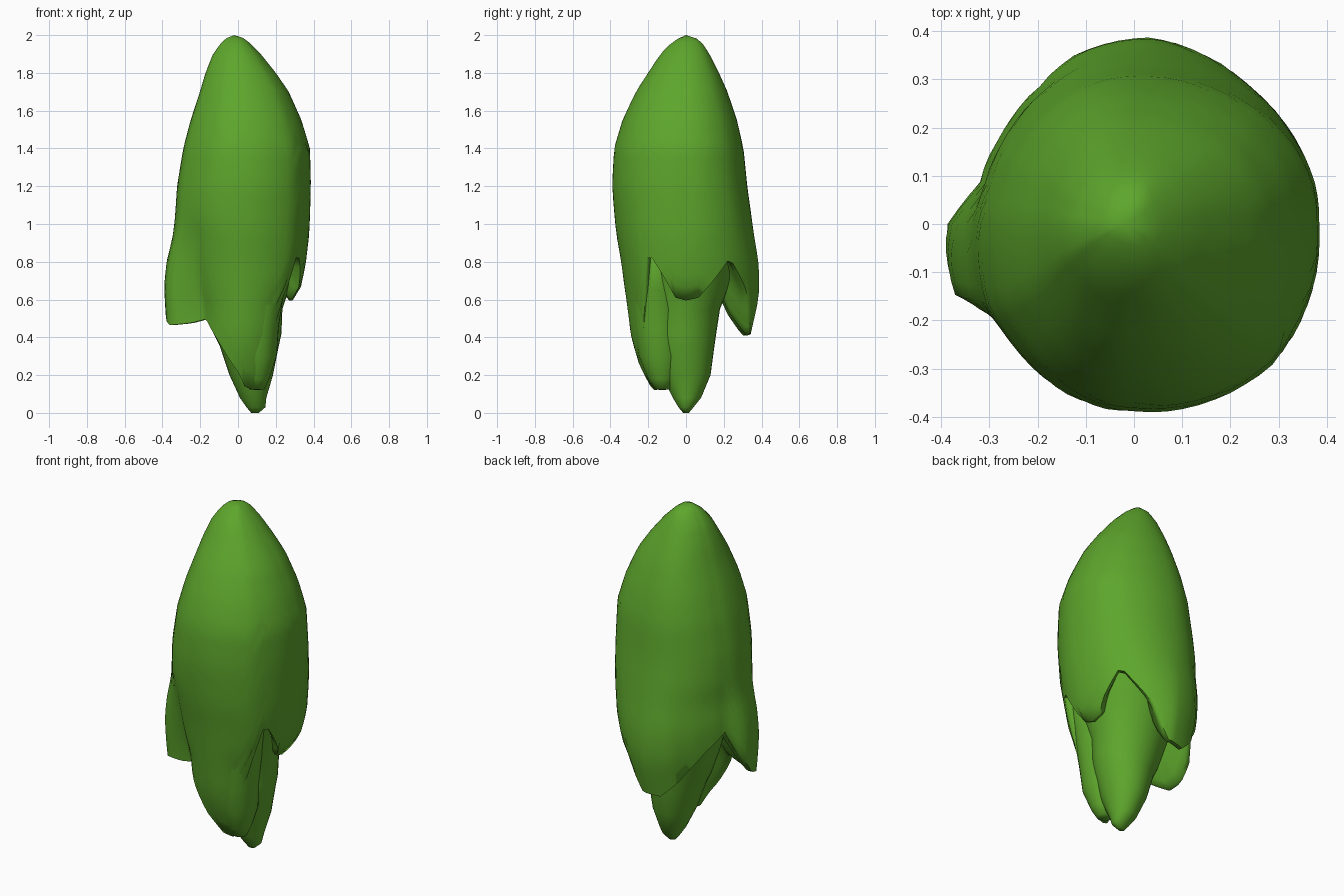
import bpy, bmesh, math

if "Cube" in bpy.data.objects:
    bpy.data.objects.remove(bpy.data.objects["Cube"])

green = bpy.data.materials.new("leaf_green")
green.diffuse_color = (0.11, 0.38, 0.025, 1)
green.use_nodes = True
green.node_tree.nodes["Principled BSDF"].inputs["Base Color"].default_value = green.diffuse_color


def interp(points, t):
    """Linear lookup in a list of (key, values...) rows with rising keys."""
    if t <= points[0][0]:
        return points[0][1:]
    for a, b in zip(points, points[1:]):
        if t <= b[0]:
            k = (t - a[0]) / (b[0] - a[0])
            return [p + (q - p) * k for p, q in zip(a[1:], b[1:])]
    return points[-1][1:]


def loft(name, rings, tip_start=None, tip_end=None):
    """Skin closed rings, ending in optional tip points."""
    bm = bmesh.new()
    rows = [[bm.verts.new(p) for p in ring] for ring in rings]
    n = len(rows[0])
    for a, b in zip(rows, rows[1:]):
        for i in range(n):
            j = (i + 1) % n
            bm.faces.new((a[i], b[i], b[j], a[j]))
    for tip, row in ((tip_start, rows[0]), (tip_end, rows[-1])):
        if tip:
            v = bm.verts.new(tip)
            for i in range(n):
                bm.faces.new((v, row[i], row[(i + 1) % n]))
    bmesh.ops.recalc_face_normals(bm, faces=bm.faces)
    mesh = bpy.data.meshes.new(name)
    bm.to_mesh(mesh)
    bm.free()
    mesh.materials.append(green)
    ob = bpy.data.objects.new(name, mesh)
    bpy.context.collection.objects.link(ob)
    bpy.context.view_layer.objects.active = ob
    ob.select_set(True)
    bpy.ops.object.shade_smooth_by_angle(angle=math.radians(70))
    ob.select_set(False)
    return ob


# Outer shell half-widths: height, right, left, back, front
profile = [
    (0.12, .20, .30, .30, .18), (0.25, .235, .34, .33, .25),
    (0.40, .25, .37, .34, .295), (0.60, .29, .385, .385, .32),
    (0.67, .335, .39, .39, .33), (0.80, .36, .38, .385, .345),
    (0.95, .377, .345, .36, .37), (1.20, .385, .328, .325, .39),
    (1.40, .38, .295, .305, .38), (1.55, .335, .255, .27, .335),
    (1.70, .268, .205, .22, .265), (1.80, .20, .175, .175, .20),
    (1.90, .12, .135, .125, .135), (1.96, .06, .09, .085, .075),
    (1.99, .02, .055, .045, .03), (2.0, -.01, .03, .01, .01)]

# Lower hem height around the shell, by angle in degrees
hem = [
    (-180, .58), (-168, .49), (-155, .465), (-142, .475), (-127, .50),
    (-112, .40), (-97, .27), (-80, .14), (-65, .12), (-52, .22),
    (-42, .55), (-34, .86), (-22, .74), (-10, .61), (0, .595), (10, .61),
    (22, .70), (37, .82), (55, .66), (68, .51), (80, .42), (100, .41),
    (120, .52), (145, .68), (165, .77), (180, .58)]

# Width factor by angle: near the hem, and higher on the body
bulge = [
    (-180, 1.0, .98), (-155, 1.06, 1.02), (-143, .88, 1.0), (-130, .75, 1.0),
    (-112, .86, 1.0), (-90, .98, 1.0), (-45, 1.05, 1.06), (-15, 1.0, 1.02),
    (0, 1.0, 1.0), (45, .97, 1.03), (85, 1.0, 1.0), (110, .94, .99),
    (125, .85, .97), (145, .81, .95), (165, .81, .95), (180, 1.0, .98)]


def shell_point(deg, z, scale=1.0, lift=0.0):
    a = math.radians(deg)
    c, s = math.cos(a), math.sin(a)
    right, left, back, front = interp(profile, z)
    low, high = interp(bulge, deg)
    w = min(1, max(0, (z - .55) / .5))
    f = (low + (high - low) * w) * scale
    x = c * (right if c > 0 else left)
    y = s * (back if s > 0 else front)
    return (0.02 + (x - 0.02) * f, y * f, z + lift)


angles = [-180 + 5 * i for i in range(72)]
rings = []
for k in range(1, 29):
    v = (k / 28) ** 1.35
    rings.append([shell_point(d, 2 - (2 - interp(hem, d)[0]) * v)
                  for d in angles])
# Thin rim and lining folded up inside the shell
for scale, lift in ((.93, .0), (.85, .03), (.68, .11)):
    rings.append([shell_point(d, interp(hem, d)[0], scale, lift) for d in angles])
loft("outer_leaf_shell", rings, (-0.02, 0, 2), (0.03, 0, 1.0))


def pod(name, rows, tip_low, tip_high):
    """Closed pod of ellipses: height, centre x, y, half-width x, y."""
    loft(name, [[(cx + rx * math.cos(t * math.tau / 32),
                  cy + ry * math.sin(t * math.tau / 32), z)
                 for t in range(32)] for z, cx, cy, rx, ry in rows],
         tip_low, tip_high)


# Inner leaf hanging lowest
pod("inner_leaf_core", [
    (0.0, .09, .0, .02, .015), (0.03, .095, .0, .05, .04),
    (0.08, .08, .005, .07, .075), (0.20, .07, .0, .115, .13),
    (0.35, .06, -.01, .155, .16), (0.42, .05, -.01, .18, .17),
    (0.55, .03, -.01, .205, .19), (0.70, .035, .0, .25, .24),
    (0.95, .05, .0, .30, .30)], (.09, 0, 0), (.03, 0, 1.1))

# Flesh joining the front leaf to the inner one
pod("front_leaf_filling", [
    (0.125, .10, -.125, .04, .04), (0.18, .10, -.13, .065, .07),
    (0.30, .10, -.14, .105, .11), (0.45, .095, -.15, .12, .125),
    (0.65, .11, -.16, .135, .135), (0.85, .13, -.17, .15, .14)],
    (.10, -.125, .12), (.10, -.12, .95))
